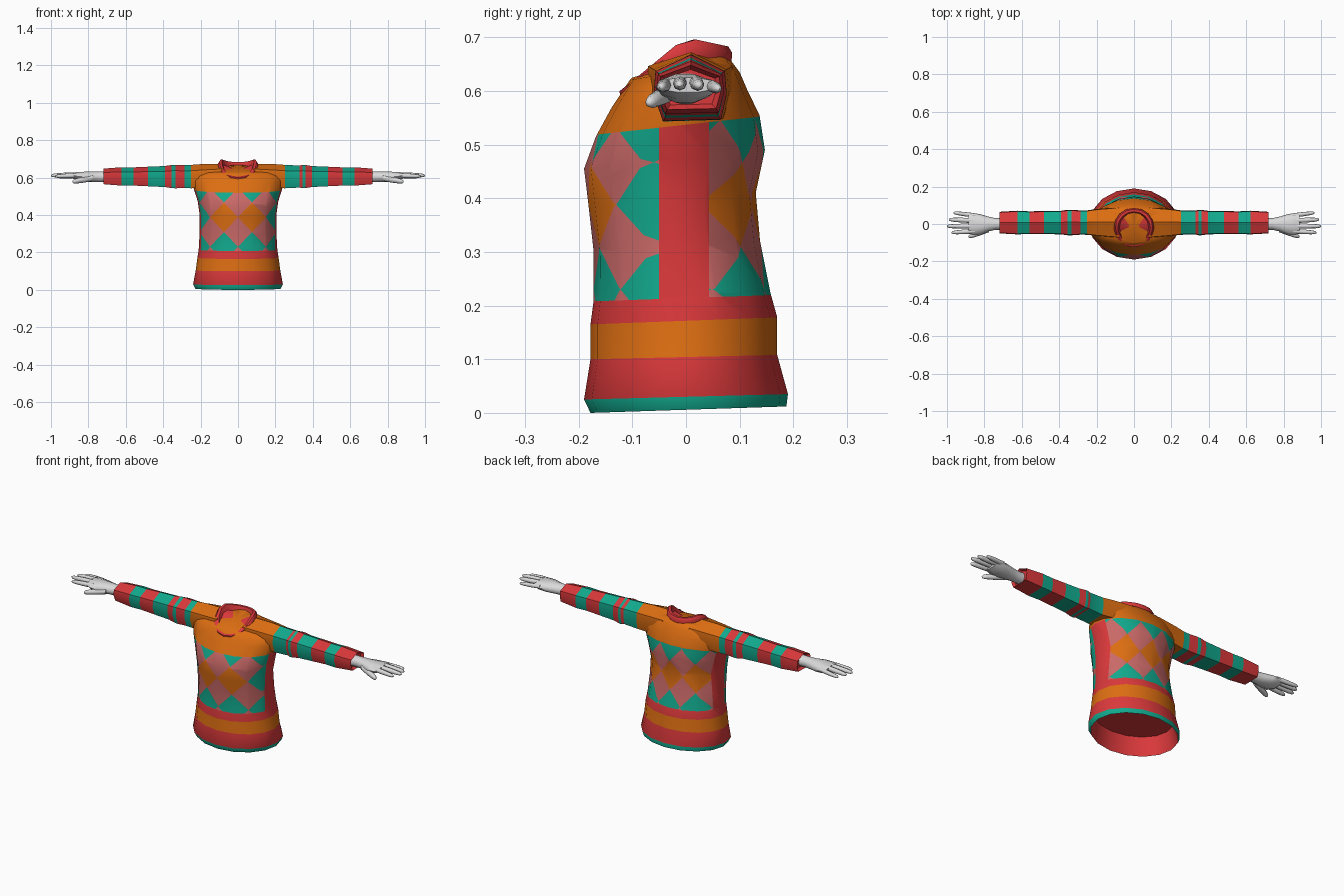
import bpy, bmesh, math
from mathutils import Vector

if "Cube" in bpy.data.objects:
    bpy.data.objects.remove(bpy.data.objects["Cube"])

COLOURS = {
    "red": (0.70, 0.040, 0.043),
    "orange": (0.72, 0.155, 0.006),
    "teal": (0.006, 0.40, 0.27),
    "pink": (0.60, 0.145, 0.14),
    "pale_grey": (0.70, 0.70, 0.70),
}
NAMES = list(COLOURS)
RED, ORANGE, TEAL, PINK, GREY = range(5)
for name, c in COLOURS.items():
    bpy.data.materials.new(name).diffuse_color = (*c, 1)


def loft(bm, rings, mats, cap_start=None, cap_end=None):
    """Skin a list of closed rings; mats gives one material per span."""
    vs = [[bm.verts.new(p) for p in r] for r in rings]
    n = len(vs[0])
    for i in range(len(vs) - 1):
        for j in range(n):
            k = (j + 1) % n
            f = bm.faces.new((vs[i][j], vs[i][k], vs[i + 1][k], vs[i + 1][j]))
            f.material_index = mats[i] if isinstance(mats, list) else mats
    for ring, m in ((vs[0], cap_start), (vs[-1], cap_end)):
        if m is not None:
            c = bm.verts.new(sum((v.co for v in ring), Vector()) / n)
            for j in range(n):
                bm.faces.new((ring[j], ring[(j + 1) % n], c)).material_index = m


def finish(bm, name, angle=50, flip=False):
    bmesh.ops.recalc_face_normals(bm, faces=bm.faces)
    if flip:
        bmesh.ops.reverse_faces(bm, faces=bm.faces)
    me = bpy.data.meshes.new(name)
    bm.to_mesh(me)
    bm.free()
    for n in NAMES:
        me.materials.append(bpy.data.materials[n])
    ob = bpy.data.objects.new(name, me)
    bpy.context.collection.objects.link(ob)
    bpy.ops.object.select_all(action='DESELECT')
    ob.select_set(True)
    bpy.context.view_layer.objects.active = ob
    bpy.ops.object.shade_smooth_by_angle(angle=math.radians(angle))
    return ob


def body_ring(a, yf, zf, yb, zb, n=16):
    """Tilted oval: half width, then front y, z and back y, z."""
    out = []
    for i in range(n):
        t = 2 * math.pi * i / n
        s = (math.sin(t) + 1) / 2
        out.append((a * math.cos(t), yf + (yb - yf) * s, zf + (zb - zf) * s))
    return out


# ---- torso ----
PROFILE = [
    (.228, -.178, .0, .187, .012), (.24, -.19, .025, .19, .035),
    (.226, -.178, .1, .17, .108), (.217, -.178, .165, .17, .178),
    (.21, -.172, .21, .157, .225), (.205, -.172, .3, .138, .32),
    (.205, -.182, .39, .13, .41), (.215, -.19, .455, .147, .49),
    (.235, -.168, .515, .137, .555), (.245, -.138, .57, .115, .60),
    (.24, -.118, .60, .1, .635), (.2, -.105, .62, .085, .655),
    (.1, -.1, .625, .07, .67)]
bm = bmesh.new()
loft(bm, [body_ring(*p) for p in PROFILE], RED, cap_end=ORANGE)


def cut(co, no, inside=lambda c: True):
    faces = [f for f in bm.faces if inside(f.calc_center_median())]
    edges = {e for f in faces for e in f.edges}
    verts = {v for f in faces for v in f.verts}
    bmesh.ops.bisect_plane(bm, geom=list(verts) + list(edges) + faces, dist=1e-5,
                           plane_co=co, plane_no=Vector(no).normalized())


YOKE, PANEL, TILT = .537, .214, .035
BAND_F, BAND_B = -.05, .043          # plain side strip between these y values
ZC, H = .388, .079                   # diamond row centre and half height


def above_yoke(c):
    return c.z - .11 * c.y > YOKE


def in_panel(c):
    return not above_yoke(c) and c.z - TILT * c.y > PANEL


def patterned(c):
    return in_panel(c) and not BAND_F < c.y < BAND_B


# diamond zones: side of body, x start, x end, column start, half width
ZONES = [(-1, 0, .15, 0, .075), (-1, .15, .4, 2, .055), (1, 0, .4, 1, .065)]


def in_zone(c, zone, s):
    return patterned(c) and c.y * zone[0] > 0 and zone[1] < c.x * s < zone[2]


cut((0, 0, YOKE), (0, -.11, 1))
cut((0, 0, PANEL), (0, -TILT, 1))
for y in (BAND_F, BAND_B):
    cut((0, y, 0), (0, 1, 0), in_panel)
for s in (1, -1):
    cut((s * .15, 0, 0), (1, 0, 0), lambda c: patterned(c) and c.y < 0)
    for zone in ZONES:
        _, x0, _, p0, w = zone
        for d in (1, -1):
            for k in range(-2, 5):
                cut((s * x0, 0, ZC + H * d * (2 * k - p0)), (s / w, 0, d / H),
                    lambda c: in_zone(c, zone, s))


def torso_colour(c):
    if above_yoke(c):
        return ORANGE
    if patterned(c):
        zone = next(z for z in ZONES if c.y * z[0] > 0 and z[1] <= abs(c.x) < z[2])
        p = zone[3] + (abs(c.x) - zone[1]) / zone[4]
        q = (c.z - ZC) / H
        a, b = math.floor((p + q) / 2), math.floor((p - q) / 2)
        if (a - b) % 2:
            return PINK
        return ORANGE if a == b and not (zone[0] < 0 and p > 2) else TEAL
    h = c.z - TILT * c.y
    if h < .031:
        return TEAL
    return ORANGE if .104 < h < .172 else RED


for f in bm.faces:
    f.material_index = torso_colour(f.calc_center_median())
finish(bm, "torso")

# ---- hem lining, closed a little way up ----
bm = bmesh.new()
loft(bm, [body_ring(*PROFILE[0]), body_ring(.222, -.175, .025, .178, .035),
          body_ring(.21, -.165, .1, .158, .108)], RED, cap_end=RED)
finish(bm, "hem_lining", flip=True)


# ---- collar ----
def collar_ring(scale, drop):
    out = []
    for x, y, _ in body_ring(.108, -.124, 0, .086, 0):
        top = .605 + .095 * (y + .124) / .124 if y < 0 else .70 - .2 * y
        low = .018 + .022 * min(1, (y + .124) / .124)
        yc = -.015
        out.append((x * scale, yc + (y - yc) * scale, top - low * drop))
    return out


bm = bmesh.new()
loft(bm, [collar_ring(.9, 1.3), collar_ring(.98, 1), collar_ring(1, .3),
          collar_ring(.93, 0), collar_ring(.8, .0), collar_ring(.72, .7)],
     RED, cap_end=RED)
finish(bm, "collar", 40)

# ---- sleeves ----
SECTION = [(0.05, 1), (.95, .5), (1, -.2), (.85, -.95), (-.7, -1), (-.95, -.2), (-.9, .5)]


def sleeve_ring(s, x, hy, lo, hi, grow=1.0):
    m, h = (lo + hi) / 2, (hi - lo) / 2 * grow
    return [(s * x, .006 + y * hy * grow, m + z * h) for y, z in SECTION]


STRIPES = {1: [.25, .33, .345, .36, .395, .48, .56, .622, .72],
           -1: [.25, .285, .335, .355, .39, .48, .56, .622, .72]}
for s, xs in STRIPES.items():
    rings = [sleeve_ring(s, .08, .085, .57, .672), sleeve_ring(s, .2, .074, .545, .672)]
    mats = [ORANGE, ORANGE]
    for i, x in enumerate(xs):
        t = (x - .25) / .47
        grow = 1.07 if i in (2, 3, 7) else 1.0
        rings.append(sleeve_ring(s, x, .067 - .008 * t, .543 + .022 * t,
                                 .668 - .02 * t, grow))
        mats.append(RED if i % 2 else TEAL)
    rings.append(sleeve_ring(s, .705, .05, .574, .64))     # cuff turned inwards
    mats[-1] = RED
    bm = bmesh.new()
    loft(bm, rings, mats, RED, RED)
    finish(bm, "right_sleeve" if s > 0 else "left_sleeve", 35)


# ---- hands ----
def oval(s, x, y, hy, z, hz, n=10):
    return [(s * x, y + hy * math.cos(2 * math.pi * i / n),
             z + hz * math.sin(2 * math.pi * i / n)) for i in range(n)]


def finger(bm, s, a, b, r):
    """Tapered digit from a to b with a rounded tip."""
    rings = []
    for t, k in ((0, 1), (.45, 1), (.8, .85), (.94, .65), (1, .25)):
        p = Vector(a).lerp(Vector(b), t)
        rings.append(oval(s, p.x, p.y, r * k, p.z, r * k, 8))
    loft(bm, rings, GREY, GREY, GREY)


PALM = [(.70, 0, .032, .604, .030), (.74, 0, .031, .604, .029), (.78, 0, .040, .604, .029),
        (.82, -.002, .054, .605, .028), (.86, .001, .058, .607, .023), (.885, .003, .054, .611, .015)]
DIGITS = [((.85, .046, .610), (.965, .060, .604), .0115),
          ((.86, .018, .616), (.990, .024, .610), .013),
          ((.86, -.011, .616), (1.0, -.012, .611), .013),
          ((.85, -.038, .612), (.975, -.046, .607), .0125),
          ((.775, -.028, .598), (.885, -.068, .578), .016)]
for s in (1, -1):
    bm = bmesh.new()
    loft(bm, [oval(s, *p) for p in PALM], GREY, GREY, GREY)
    for a, b, r in DIGITS:
        finger(bm, s, a, b, r)
    finish(bm, "right_hand" if s > 0 else "left_hand", 60)

for m in bpy.data.materials:
    if m.users and not m.is_grease_pencil:
        m.use_nodes = True
        m.node_tree.nodes["Principled BSDF"].inputs["Base Color"].default_value = m.diffuse_color
